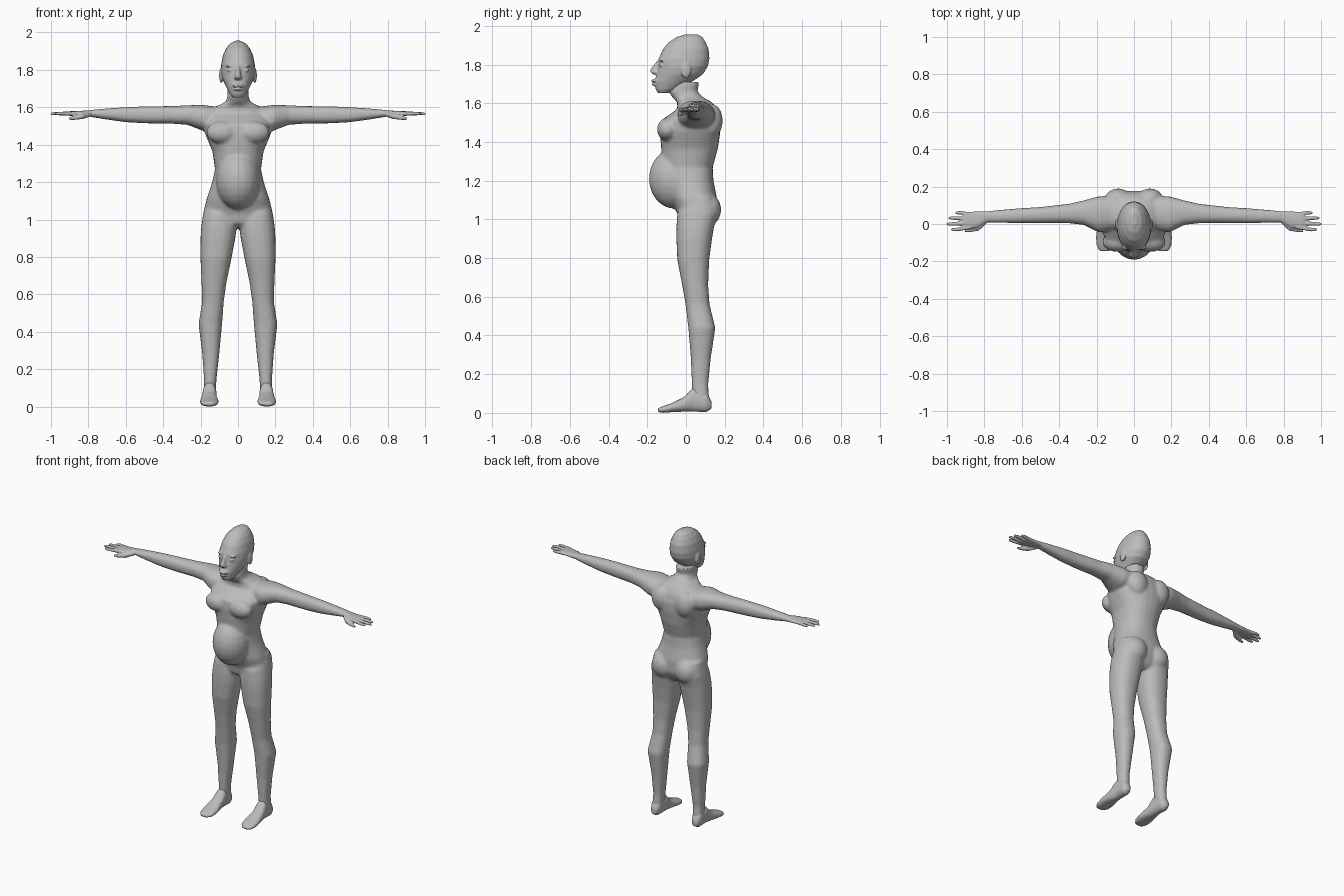
import bpy, bmesh, math
from mathutils import Matrix, Vector

skin = bpy.data.materials.new("plain grey")
skin.diffuse_color = (0.5, 0.5, 0.5, 1)


def loft(bm, axis, rings, mirror=False, n=20, p=2.3):
    """Closed tube; each ring = (position on axis, min/max of the two other axes)."""
    others = [i for i in range(3) if i != axis]
    for side in ((1, -1) if mirror else (1,)):
        loops = []
        for pos, a0, a1, b0, b1 in rings:
            loop = []
            for k in range(n):
                t = 2 * math.pi * k / n
                c, s = math.cos(t), math.sin(t)
                c = math.copysign(abs(c) ** (2 / p), c)
                s = math.copysign(abs(s) ** (2 / p), s)
                v = Vector((0, 0, 0))
                v[axis] = pos
                v[others[0]] = (a0 + a1) / 2 + c * (a1 - a0) / 2
                v[others[1]] = (b0 + b1) / 2 + s * (b1 - b0) / 2
                v.x *= side
                loop.append(bm.verts.new(v))
            loops.append(loop)
        for l0, l1 in zip(loops, loops[1:]):
            for k in range(n):
                j = (k + 1) % n
                bm.faces.new((l0[k], l0[j], l1[j], l1[k]))
        bm.faces.new(loops[0])
        bm.faces.new(loops[-1])


def blob(bm, centre, radii, mirror=False):
    for side in ((1, -1) if mirror else (1,)):
        m = Matrix.Translation((centre[0] * side, centre[1], centre[2])) @ Matrix.Diagonal((*radii, 1))
        bmesh.ops.create_uvsphere(bm, u_segments=20, v_segments=12, radius=1, matrix=m)


def finish(bm, name, voxel, smooth):
    """Fuse the overlapping volumes into one smooth skin."""
    bmesh.ops.recalc_face_normals(bm, faces=bm.faces)
    me = bpy.data.meshes.new(name)
    bm.to_mesh(me)
    bm.free()
    me.materials.append(skin)
    for f in me.polygons:
        f.use_smooth = True
    ob = bpy.data.objects.new(name, me)
    bpy.context.collection.objects.link(ob)
    r = ob.modifiers.new("fuse", 'REMESH')
    r.mode = 'VOXEL'
    r.voxel_size = voxel
    r.use_smooth_shade = True
    s = ob.modifiers.new("soften", 'SMOOTH')
    s.factor = 0.5
    s.iterations = smooth


# Torso and neck, bottom to top
body = bmesh.new()
loft(body, 2, [
    (0.955, -.07, .07, .00, .11),
    (0.98, -.14, .14, -.035, .135),
    (1.03, -.18, .18, -.045, .16),
    (1.11, -.168, .168, -.08, .16),
    (1.20, -.138, .138, -.10, .142),
    (1.27, -.123, .123, -.12, .138),
    (1.365, -.137, .137, -.128, .165),
    (1.455, -.175, .175, -.135, .178),
    (1.51, -.185, .185, -.13, .178),
    (1.57, -.165, .165, -.045, .16),
    (1.605, -.115, .115, -.045, .135),
    (1.63, -.065, .065, -.07, .09),
    (1.66, -.056, .056, -.09, .058),
    (1.71, -.056, .056, -.07, .07),
], n=28)
blob(body, (0, -.06, 1.21), (.118, .132, .155))              # belly
blob(body, (.085, -.095, 1.465), (.085, .055, .06), True)    # chest
blob(body, (.085, .135, 1.51), (.07, .055, .085), True)      # shoulder blades
blob(body, (.085, .11, 1.05), (.08, .072, .085), True)       # buttocks

# Legs
loft(body, 2, [
    (1.12, .04, .166, .00, .14),
    (1.03, .01, .187, -.045, .165),
    (0.96, .006, .197, -.05, .145),
    (0.90, .014, .201, -.05, .135),
    (0.79, .035, .201, -.045, .12),
    (0.66, .062, .195, -.02, .115),
    (0.56, .076, .192, -.003, .122),
    (0.44, .085, .211, .012, .152),
    (0.28, .10, .191, .025, .128),
    (0.145, .115, .182, .03, .115),
    (0.04, .12, .186, .035, .122),
], mirror=True)

# Arms
loft(body, 0, [
    (.09, -.03, .15, 1.47, 1.60),
    (.19, -.045, .148, 1.475, 1.613),
    (.27, -.005, .126, 1.506, 1.611),
    (.35, .004, .108, 1.512, 1.607),
    (.50, .004, .091, 1.514, 1.605),
    (.60, .004, .085, 1.52, 1.601),
    (.70, .006, .077, 1.534, 1.594),
    (.80, .009, .068, 1.55, 1.585),
], mirror=True)
finish(body, "body", .009, 5)

# Feet, heel to toe
feet = bmesh.new()
loft(feet, 1, [
    (.132, .135, .172, .02, .06),
    (.105, .12, .186, .004, .11),
    (.035, .115, .188, .006, .13),
    (-.01, .113, .195, .006, .082),
    (-.07, .103, .204, .004, .052),
    (-.115, .107, .201, .0, .036),
    (-.146, .13, .185, .004, .024),
], mirror=True)
finish(feet, "feet", .007, 2)

# Hands: palm, four fingers, thumb
hands = bmesh.new()
loft(hands, 0, [
    (.77, .012, .067, 1.548, 1.586),
    (.80, .004, .067, 1.550, 1.584),
    (.84, -.022, .067, 1.551, 1.581),
    (.90, -.024, .066, 1.554, 1.579),
    (.915, -.02, .06, 1.558, 1.576),
], mirror=True)
for tip, y0, y1 in ((.956, .052, .06), (.992, .028, .032), (1.004, .005, .0), (.98, -.016, -.03)):
    loft(hands, 0, [
        (.87, y0 - .011, y0 + .011, 1.555, 1.578),
        (tip - .03, y1 - .010, y1 + .010, 1.557, 1.576),
        (tip - .008, y1 - .008, y1 + .008, 1.558, 1.573),
        (tip, y1 - .004, y1 + .004, 1.561, 1.569),
    ], mirror=True, n=10)
loft(hands, 0, [
    (.79, .0, .035, 1.55, 1.575),
    (.83, -.036, -.002, 1.537, 1.567),
    (.88, -.044, -.022, 1.532, 1.553),
    (.905, -.043, -.03, 1.533, 1.545),
], mirror=True, n=10)
finish(hands, "hands", .0045, 2)

# Head: skull and jaw
head = bmesh.new()
loft(head, 2, [
    (1.652, -.028, .028, -.145, -.085),
    (1.672, -.045, .045, -.157, -.04),
    (1.71, -.064, .064, -.162, .03),
    (1.75, -.083, .083, -.152, .088),
    (1.79, -.092, .092, -.145, .113),
    (1.83, -.090, .090, -.142, .121),
    (1.88, -.080, .080, -.118, .117),
    (1.915, -.064, .064, -.09, .102),
    (1.942, -.042, .042, -.048, .085),
    (1.956, -.014, .014, -.005, .06),
], n=28, p=2.1)
# Nose, lips, eyes and ears
loft(head, 2, [
    (1.82, -.009, .009, -.149, -.11),
    (1.775, -.016, .016, -.184, -.11),
    (1.76, -.023, .023, -.184, -.11),
    (1.748, -.018, .018, -.168, -.11),
], n=12)
blob(head, (0, -.155, 1.716), (.032, .026, .010))
blob(head, (0, -.152, 1.697), (.027, .026, .009))
blob(head, (.04, -.127, 1.797), (.018, .013, .008), True)
blob(head, (.04, -.122, 1.82), (.026, .016, .007), True)
blob(head, (.09, .0, 1.77), (.011, .026, .04), True)
finish(head, "head", .005, 2)
